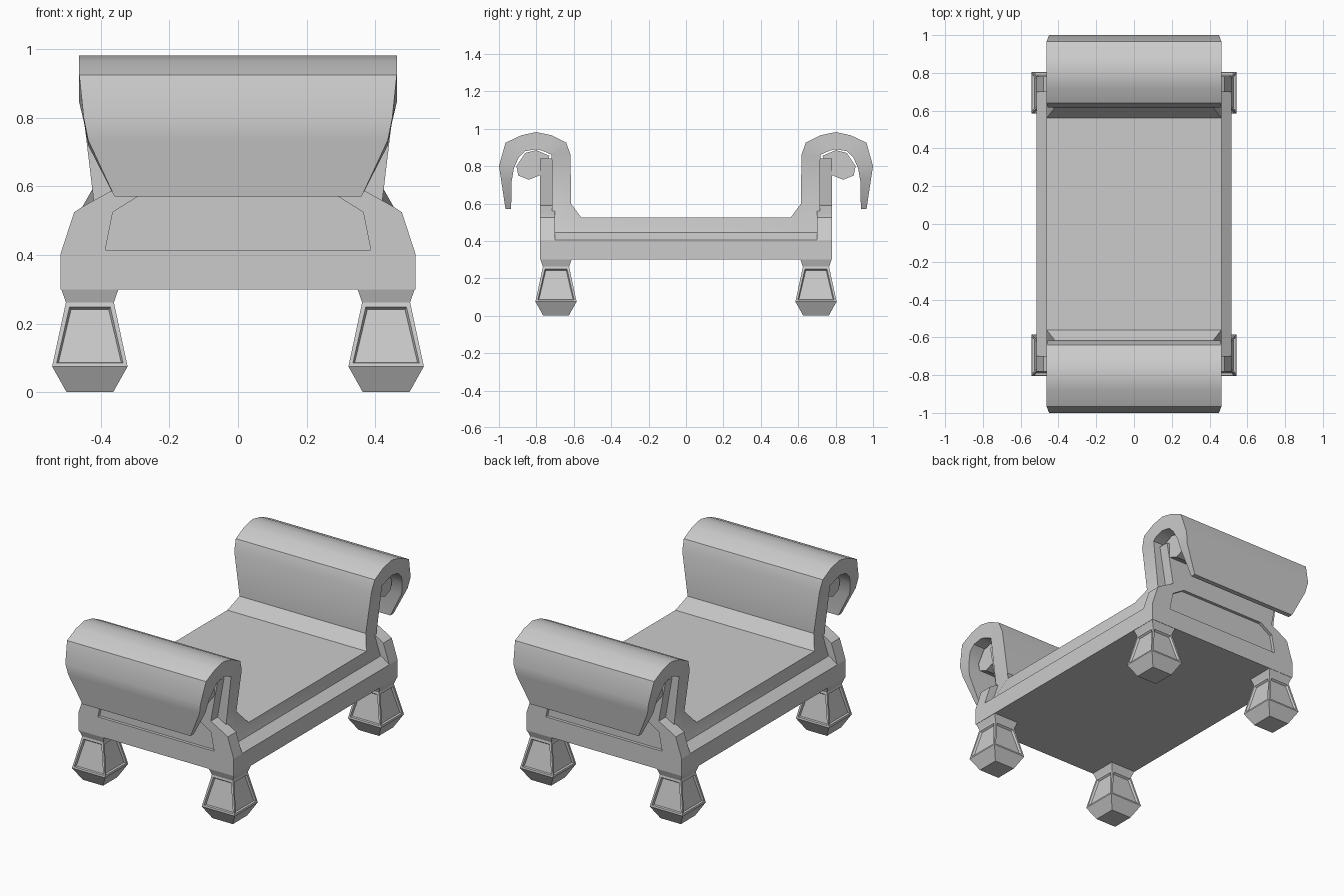
import bpy, bmesh

if "Cube" in bpy.data.objects:
    bpy.data.objects.remove(bpy.data.objects["Cube"])


def make(name, verts, faces):
    me = bpy.data.meshes.new(name)
    bm = bmesh.new()
    vs = [bm.verts.new(v) for v in verts]
    for f in faces:
        bm.faces.new([vs[i] for i in f])
    bmesh.ops.recalc_face_normals(bm, faces=bm.faces)
    bm.to_mesh(me)
    bm.free()
    ob = bpy.data.objects.new(name, me)
    bpy.context.collection.objects.link(ob)
    return ob


def loft(name, rings):
    n = len(rings[0])
    faces = [tuple(range(n)), tuple(range((len(rings) - 1) * n, len(rings) * n))]
    for r in range(len(rings) - 1):
        for i in range(n):
            j = (i + 1) % n
            faces.append((r * n + i, r * n + j, (r + 1) * n + j, (r + 1) * n + i))
    return make(name, [v for ring in rings for v in ring], faces)


def prism_y(name, half, y0, y1):
    """Extrude a left-right symmetric outline, given as its right half, along y."""
    outline = half + [(-x, z) for x, z in reversed(half)]
    return loft(name, [[(x, y, z) for x, z in outline] for y in (y0, y1)])


def activate(ob):
    bpy.ops.object.select_all(action='DESELECT')
    ob.select_set(True)
    bpy.context.view_layer.objects.active = ob


# Bed frame with sloping rail tops
prism_y("frame", [(.517, .30), (.517, .405), (.463, .445)], -.73, .73)

# Cushion: upper and lower surface points as (y, z, half width), from seat to flap
upper = [(.56, .525, .463), (.615, .60, .42), (.617, .86, .457), (.64, .925, .463),
         (.72, .965, .463), (.80, .982, .463), (.88, .965, .463), (.965, .925, .463),
         (1.0, .80, .45), (.99, .735, .437), (.965, .57, .36)]
lower = [(.715, .42, .463), (.715, .55, .42), (.718, .86, .457), (.74, .87, .463),
         (.77, .883, .463), (.80, .89, .463), (.86, .88, .463), (.895, .845, .463),
         (.92, .79, .45), (.932, .72, .437), (.935, .57, .36)]


def section(u, l, s):
    return [(-u[2], s * u[0], u[1]), (u[2], s * u[0], u[1]),
            (l[2], s * l[0], l[1]), (-l[2], s * l[0], l[1])]


pairs = list(zip(upper, lower))
cushion = loft("scroll_cushion", [section(u, l, -1) for u, l in reversed(pairs)]
               + [section(u, l, 1) for u, l in pairs])
activate(cushion)
bpy.ops.object.shade_smooth_by_angle(angle=.56)

for side, s in (("front", -1), ("back", 1)):
    # End board with a recessed panel
    board = prism_y(side + "_end_board",
                    [(.517, .30), (.517, .405), (.478, .525), (.455, .54),
                     (.365, .59), (.41, .84)], s * .70, s * .78)
    cutter = prism_y("panel_cutter", [(.387, .415), (.365, .525), (.285, .575)],
                     s * .762, s * .85)
    activate(board)
    mod = board.modifiers.new("panel", 'BOOLEAN')
    mod.operation, mod.solver, mod.object = 'DIFFERENCE', 'EXACT', cutter
    bpy.ops.object.modifier_apply(modifier="panel")
    bpy.data.objects.remove(cutter)

    # Inner roll under the scroll
    roll = [(.76, .76), (.84, .727), (.897, .75), (.907, .80), (.86, .87), (.80, .885), (.73, .855)]
    loft(side + "_inner_roll", [[(x, s * y, z) for y, z in roll] for x in (-.39, .39)])

# Flared square legs with recessed panels on every side
for side, sy in (("front", -1), ("back", 1)):
    for hand, sx in (("left", -1), ("right", 1)):
        rings = [[(sx * .432 + a * h, sy * .695 + b * h, z)
                  for a, b in ((-1, -1), (1, -1), (1, 1), (-1, 1))]
                 for h, z in ((.068, 0), (.11, .075), (.07, .262), (.085, .305))]
        leg = loft(side + "_" + hand + "_leg", rings)
        bm = bmesh.new()
        bm.from_mesh(leg.data)
        panels = [f for f in bm.faces if .1 < f.calc_center_median().z < .24]
        bmesh.ops.inset_individual(bm, faces=panels, thickness=.017)
        bmesh.ops.inset_individual(bm, faces=panels, thickness=.007, depth=-.012)
        bm.to_mesh(leg.data)
        bm.free()
